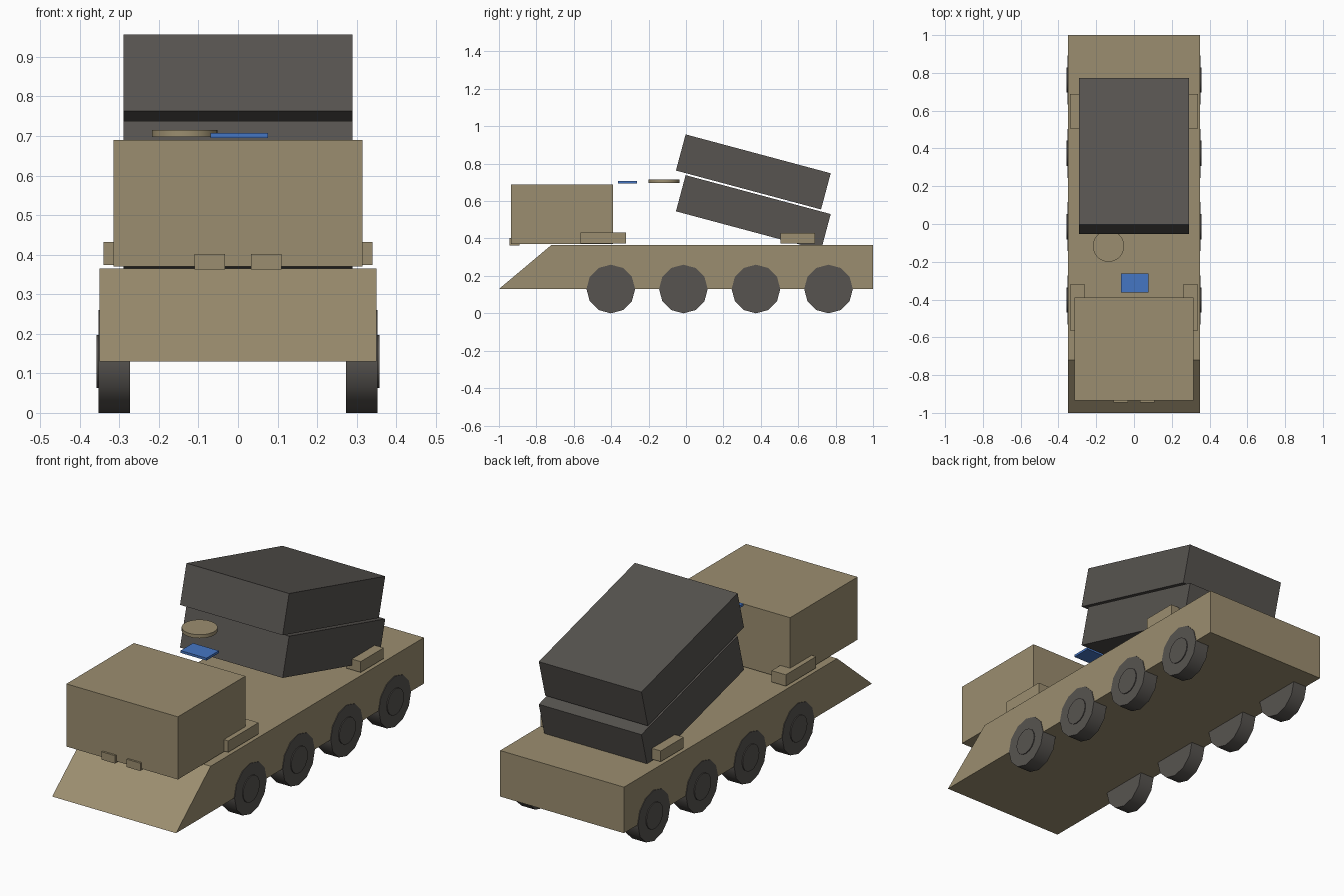
import bpy, bmesh, math
from mathutils import Matrix

cube = bpy.data.objects.get("Cube")
if cube:
    bpy.data.objects.remove(cube, do_unlink=True)


def material(name, rgb):
    m = bpy.data.materials.new(name)
    m.use_nodes = True
    m.diffuse_color = (*rgb, 1)
    bsdf = next(n for n in m.node_tree.nodes if n.type == 'BSDF_PRINCIPLED')
    bsdf.inputs["Base Color"].default_value = (*rgb, 1)
    return m


SAND = material("sand paint", (0.33, 0.27, 0.16))
DARK = material("dark grey", (0.095, 0.088, 0.08))
BLUE = material("blue glass", (0.06, 0.18, 0.55))


def finish(name, bm, mat, smooth=False):
    bmesh.ops.recalc_face_normals(bm, faces=bm.faces)
    mesh = bpy.data.meshes.new(name)
    bm.to_mesh(mesh)
    bm.free()
    mesh.materials.append(mat)
    obj = bpy.data.objects.new(name, mesh)
    bpy.context.collection.objects.link(obj)
    if smooth:
        bpy.ops.object.select_all(action='DESELECT')
        obj.select_set(True)
        bpy.context.view_layer.objects.active = obj
        bpy.ops.object.shade_smooth_by_angle(angle=math.radians(40))
    return obj


def box(name, centre, size, mat, tilt=0):
    bm = bmesh.new()
    bmesh.ops.create_cube(bm, size=1)
    bm.transform(Matrix.Translation(centre)
                 @ Matrix.Rotation(math.radians(tilt), 4, 'X')
                 @ Matrix.Diagonal((*size, 1)))
    return finish(name, bm, mat)


def cylinder(name, centre, radius, depth, sides, mat, axis='Z'):
    bm = bmesh.new()
    bmesh.ops.create_cone(bm, cap_ends=True, segments=sides,
                          radius1=radius, radius2=radius, depth=depth)
    turn = Matrix.Rotation(math.pi / 2, 4, 'Y') if axis == 'X' else Matrix()
    bm.transform(Matrix.Translation(centre) @ turn)
    return finish(name, bm, mat, smooth=True)


# Hull: side profile with a sloped nose, extruded across the width
bm = bmesh.new()
profile = [(-1, 0.13), (1, 0.13), (1, 0.365), (-0.72, 0.365)]
face = bm.faces.new([bm.verts.new((-0.35, y, z)) for y, z in profile])
ext = bmesh.ops.extrude_face_region(bm, geom=[face])
bmesh.ops.translate(bm, vec=(0.7, 0, 0),
                    verts=[g for g in ext["geom"] if isinstance(g, bmesh.types.BMVert)])
finish("hull", bm, SAND)

# Cab overhanging the nose
box("cab", (0, -0.6625, 0.53), (0.63, 0.545, 0.32), SAND)

# Two tilted launcher boxes, stacked
for name, z in (("lower_launcher", 0.538), ("upper_launcher", 0.756)):
    box(name, (0, 0.36, z), (0.58, 0.803, 0.2), DARK, tilt=-15)

# Roof hatch and glass plate
cylinder("hatch", (-0.135, -0.117, 0.706), 0.083, 0.018, 32, SAND)
box("glass_plate", (0.003, -0.313, 0.701), (0.146, 0.1, 0.012), BLUE)

# Parts repeated on both sides
for side, s in (("left", 1), ("right", -1)):
    box(f"{side}_headlight", (s * 0.071, -0.918, 0.382), (0.077, 0.054, 0.04), SAND)
    box(f"{side}_front_locker", (s * 0.3, -0.442, 0.403), (0.08, 0.245, 0.058), SAND)
    box(f"{side}_rear_locker", (s * 0.3, 0.597, 0.401), (0.08, 0.185, 0.055), SAND)
    for i in range(4):
        y = -0.402 + i * 0.388
        cylinder(f"{side}_wheel_{i + 1}", (s * 0.313, y, 0.13), 0.13, 0.08, 12, DARK, 'X')
        cylinder(f"{side}_hub_{i + 1}", (s * 0.335, y, 0.13), 0.067, 0.045, 16, DARK, 'X')
